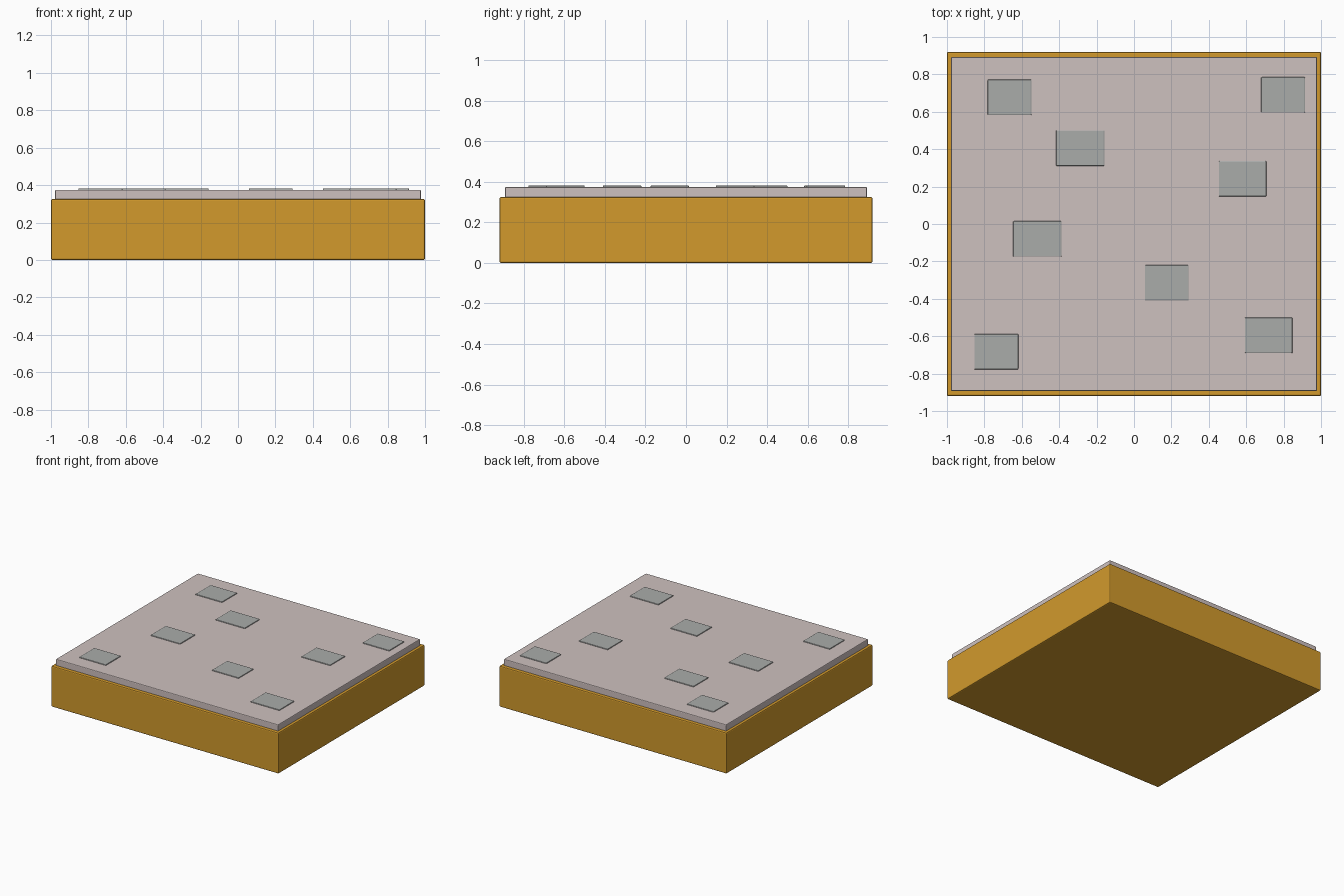
import bpy, bmesh

if "Cube" in bpy.data.objects:
    bpy.data.objects.remove(bpy.data.objects["Cube"])


def material(name, rgb):
    # sRGB 0-255 to linear viewport colour
    lin = [((c / 255 + 0.055) / 1.055) ** 2.4 for c in rgb]
    m = bpy.data.materials.new(name)
    m.diffuse_color = (*lin, 1)
    m.use_nodes = True
    m.node_tree.nodes["Principled BSDF"].inputs["Base Color"].default_value = m.diffuse_color
    return m


def block(name, x, y, z0, z1, sx, sy, bevel, mat, segments=2):
    # bevelled box centred on x, y and spanning z0..z1
    bm = bmesh.new()
    bmesh.ops.create_cube(bm, size=1)
    bmesh.ops.scale(bm, vec=(sx, sy, z1 - z0), verts=bm.verts)
    bmesh.ops.bevel(bm, geom=bm.edges[:], offset=bevel, segments=segments,
                    profile=0.5, affect='EDGES')
    me = bpy.data.meshes.new(name)
    bm.to_mesh(me)
    bm.free()
    me.materials.append(mat)
    ob = bpy.data.objects.new(name, me)
    ob.location = (x, y, (z0 + z1) / 2)
    bpy.context.collection.objects.link(ob)
    return ob


amber = material("amber", (210, 154, 44))
pale = material("pale pinkish grey", (206, 193, 191))
grey = material("stone grey", (170, 172, 170))

# Thick base and the slightly inset top slab
block("base", 0, 0, 0, 0.325, 2.0, 1.84, 0.008, amber)
block("top_slab", 0, 0, 0.30, 0.375, 1.956, 1.786, 0.006, pale)

# Thin stone chips scattered over the slab: x, y, width
chips = [(-0.665, 0.677, 0.235), (-0.287, 0.406, 0.26), (0.581, 0.242, 0.255),
         (0.797, 0.69, 0.235), (-0.517, -0.08, 0.26), (0.175, -0.315, 0.235),
         (0.72, -0.595, 0.255), (-0.736, -0.683, 0.235)]
for i, (x, y, w) in enumerate(chips, 1):
    block(f"stone_chip_{i}", x, y, 0.36, 0.382, w, 0.19, 0.005, grey)
